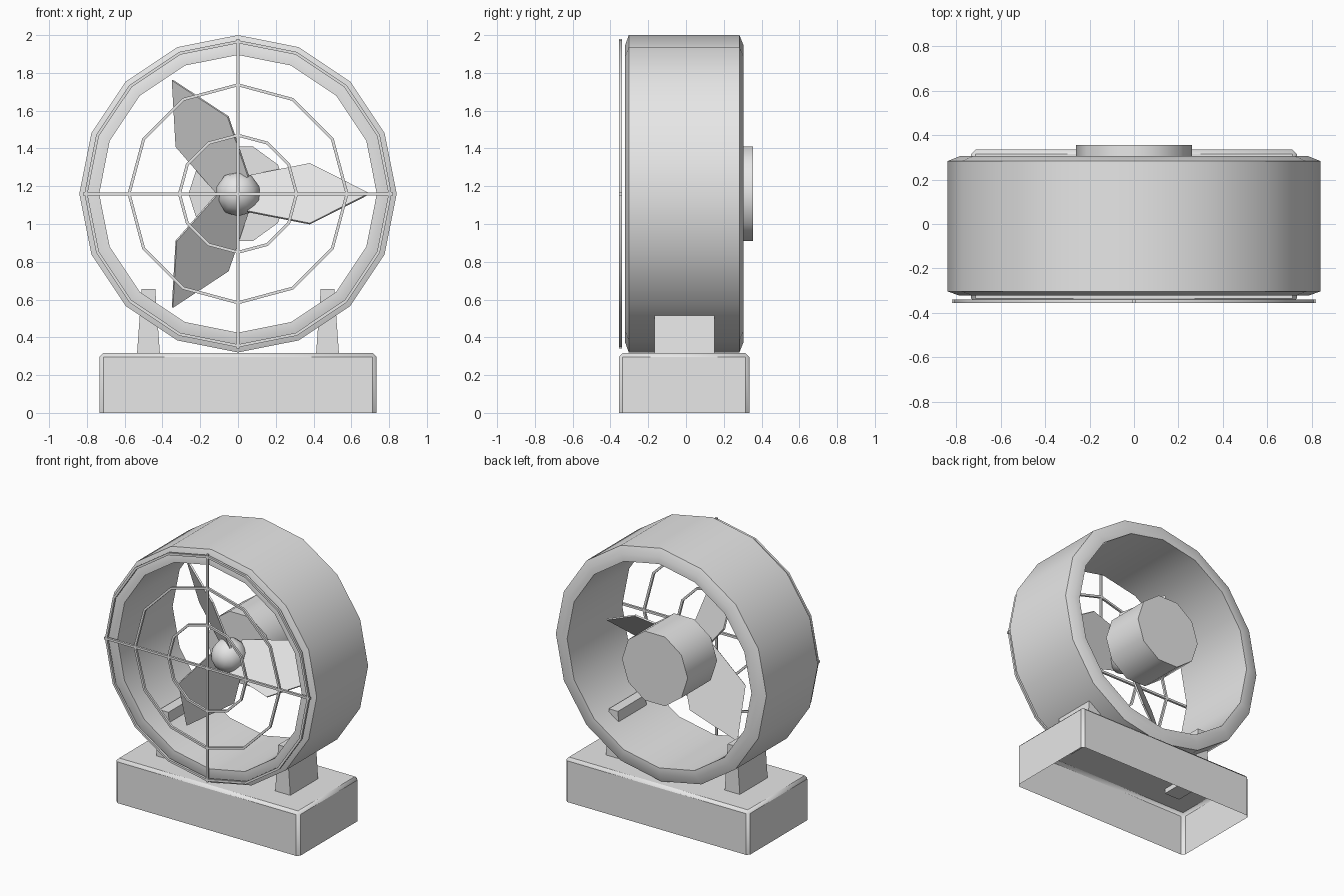
import bpy, bmesh, math
from mathutils import Matrix, Vector

if "Cube" in bpy.data.objects:
    bpy.data.objects.remove(bpy.data.objects["Cube"])

AXIS_Z = 1.16  # height of the fan axis

grey = bpy.data.materials.new("light grey")
grey.diffuse_color = (0.8, 0.8, 0.8, 1)
grey.use_nodes = True
grey.node_tree.nodes["Principled BSDF"].inputs["Base Color"].default_value = grey.diffuse_color


def finish(bm, name, recalc=True):
    if recalc:
        bmesh.ops.recalc_face_normals(bm, faces=bm.faces)
    me = bpy.data.meshes.new(name)
    bm.to_mesh(me)
    bm.free()
    me.materials.append(grey)
    ob = bpy.data.objects.new(name, me)
    bpy.context.collection.objects.link(ob)
    bpy.ops.object.select_all(action='DESELECT')
    ob.select_set(True)
    bpy.context.view_layer.objects.active = ob
    bpy.ops.object.shade_smooth_by_angle(angle=math.radians(40))
    return ob


def lathe(name, profile, sides, start=0.0, closed=True):
    """Spin (radius, y) points around the fan axis; open profiles get end caps."""
    bm = bmesh.new()
    rings = []
    for r, y in profile:
        angles = [start + 2 * math.pi * i / sides for i in range(sides)]
        rings.append([bm.verts.new((r * math.cos(a), y, AXIS_Z + r * math.sin(a))) for a in angles])
    pairs = list(zip(rings, rings[1:]))
    if closed:
        pairs.append((rings[-1], rings[0]))
    else:
        bm.faces.new(rings[0])
        bm.faces.new(rings[-1])
    for a, b in pairs:
        for i in range(sides):
            j = (i + 1) % sides
            bm.faces.new((a[i], a[j], b[j], b[i]))
    return finish(bm, name)


def box(bm, lo, hi):
    lo, hi = Vector(lo), Vector(hi)
    m = Matrix.Translation((lo + hi) / 2) @ Matrix.Diagonal((hi - lo).to_4d())
    return bmesh.ops.create_cube(bm, size=1, matrix=m)['verts']


# Base: bevelled shell, open underneath
bm = bmesh.new()
box(bm, (-0.733, -0.355, 0), (0.733, 0.335, 0.317))
bottom = [f for f in bm.faces if f.calc_center_median().z < 0.01]
bmesh.ops.delete(bm, geom=bottom, context='FACES')
edges = [e for e in bm.edges if len(e.link_faces) == 2]
bmesh.ops.bevel(bm, geom=edges, offset=0.02, segments=1, affect='EDGES')
finish(bm, "base")

# Tapered supports, mirrored left and right
for side, label in ((-1, "left"), (1, "right")):
    bm = bmesh.new()
    for v in box(bm, (-0.063, -0.167, 0.28), (0.063, 0.15, 0.656)):
        if v.co.z > 0.5:
            v.co.x *= 0.57
        v.co.x += side * 0.474
    finish(bm, label + "_support")

# Housing: sixteen-sided tube with chamfered outer rims
lathe("housing", [(0.84, -0.303), (0.84, 0.283), (0.785, 0.305),
                  (0.735, 0.305), (0.735, -0.323), (0.785, -0.323)], 16)

# Motor drum
lathe("motor", [(0.262, 0.02), (0.262, 0.355)], 10, closed=False)

# Hub
bm = bmesh.new()
bmesh.ops.create_uvsphere(bm, u_segments=10, v_segments=8, radius=0.12,
                          matrix=Matrix.Translation((0, -0.1, AXIS_Z)) @ Matrix.Rotation(math.pi / 2, 4, 'X'))
finish(bm, "hub")

# Three pitched blades
outline = [(0.05, 0.118), (0.38, 0.2), (0.695, 0), (0.38, -0.2), (0.05, -0.118)]
for k in range(3):
    bm = bmesh.new()
    sheets = [[bm.verts.new((x, y, z)) for x, z in outline] for y in (-0.006, 0.006)]
    for s in sheets:
        bm.faces.new(s)
    for i in range(5):
        j = (i + 1) % 5
        bm.faces.new((sheets[0][i], sheets[0][j], sheets[1][j], sheets[1][i]))
    # pitch: the upper edge leans back
    pitch = Matrix.Rotation(math.radians(-37.5), 4, 'X')
    turn = Matrix.Rotation(-k * 2 * math.pi / 3, 4, 'Y')
    bm.transform(Matrix.Translation((0, -0.09, AXIS_Z)) @ turn @ pitch)
    finish(bm, "blade_%d" % (k + 1))

# Front guard: wire rings and crossed bars
Y0, Y1, T = -0.355, -0.339, 0.008
for name, r, sides in (("inner", 0.31, 12), ("middle", 0.577, 12), ("outer", 0.805, 16)):
    lathe("guard_%s_ring" % name, [(r - T, Y0), (r + T, Y0), (r + T, Y1), (r - T, Y1)], sides)
for name, hx, hz in (("horizontal", 0.82, T), ("vertical", T, 0.82)):
    bm = bmesh.new()
    box(bm, (-hx, Y0, AXIS_Z - hz), (hx, Y1, AXIS_Z + hz))
    finish(bm, "guard_%s_bar" % name)
